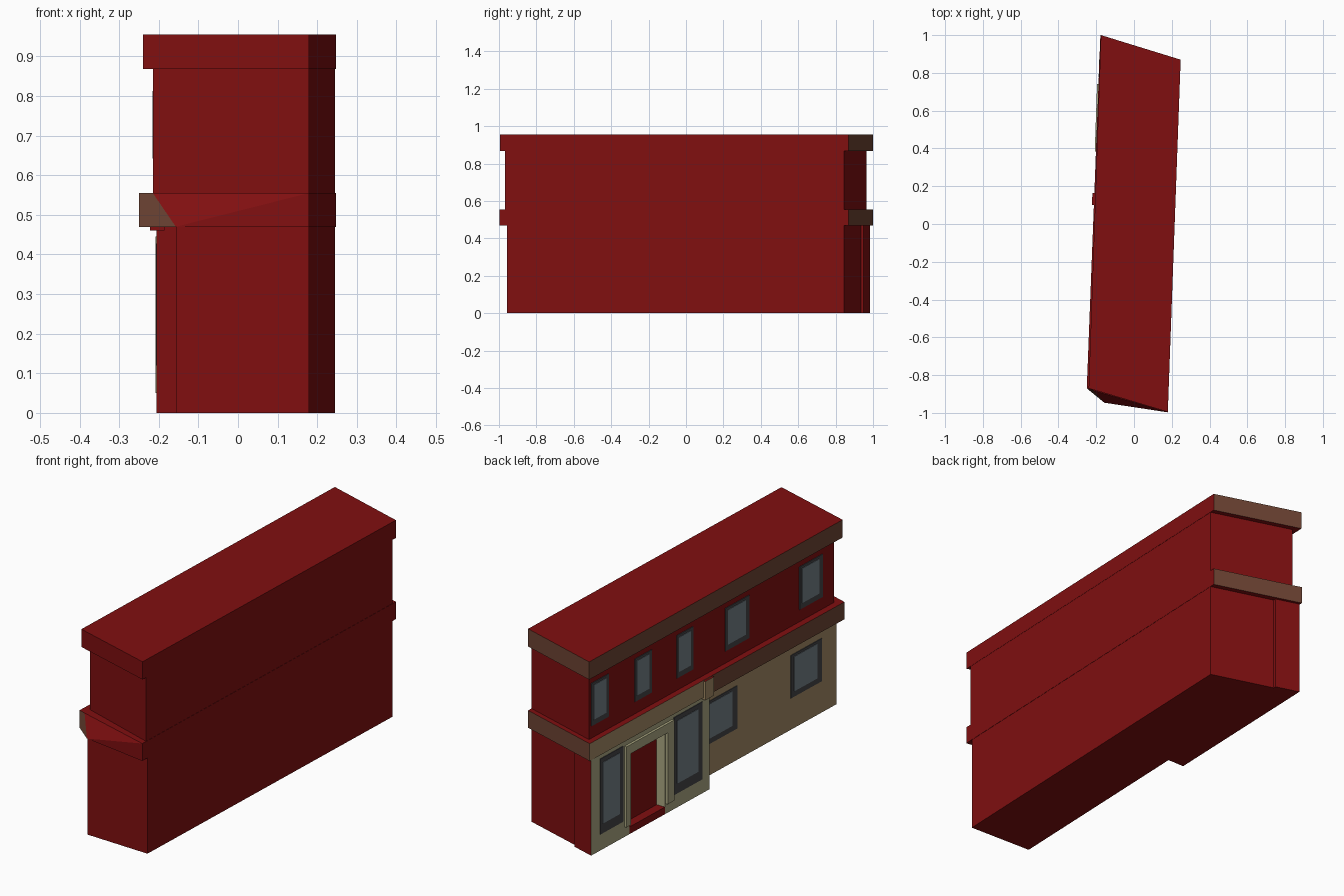
import bpy, bmesh

if "Cube" in bpy.data.objects:
    bpy.data.objects.remove(bpy.data.objects["Cube"])


def material(name, r, g, b):
    lin = [((c / 255 + 0.055) / 1.055) ** 2.4 if c > 10 else c / 255 / 12.92 for c in (r, g, b)]
    m = bpy.data.materials.new(name)
    m.diffuse_color = (*lin, 1)
    m.use_nodes = True
    m.node_tree.nodes["Principled BSDF"].inputs["Base Color"].default_value = m.diffuse_color
    return m


MATS = [material("red_paint", 128, 15, 16), material("brown_trim", 110, 68, 51),
        material("tan_wall", 162, 138, 100), material("grey_stone", 172, 168, 130),
        material("dark_frame", 68, 68, 72), material("window_glass", 116, 128, 135)]
RED, BROWN, TAN, STONE, DARK, GLASS = range(6)


def prism(name, pts, z0, z1, sides, cap=RED, edit=None):
    """Extrude a counter-clockwise footprint; sides = one colour per edge."""
    bm = bmesh.new()
    n = len(pts)
    lo = [bm.verts.new((x, y, z0)) for x, y in pts]
    hi = [bm.verts.new((x, y, z1)) for x, y in pts]
    for face in (bm.faces.new(lo[::-1]), bm.faces.new(hi)):
        face.material_index = cap
    for i in range(n):
        j = (i + 1) % n
        bm.faces.new((lo[i], lo[j], hi[j], hi[i])).material_index = sides[i]
    if edit:
        edit(bm, lo, hi)
    me = bpy.data.meshes.new(name)
    bm.to_mesh(me)
    bm.free()
    for m in MATS:
        me.materials.append(m)
    ob = bpy.data.objects.new(name, me)
    bpy.context.collection.objects.link(ob)
    return ob


# Street-side wall lines, x as a function of y
def upper_x(y): return -0.185 + 0.036 * y
def block_x(y): return -0.209 + 0.0345 * y
def recess_x(y): return -0.1205 + 0.0366 * y


def strip(name, line, y0, y1, z0, z1, out, back, sides, cap):
    """Box lying along a street-side wall line."""
    pts = [(line(y1) - out, y1), (line(y0) - out, y0), (line(y0) + back, y0), (line(y1) + back, y1)]
    return prism(name, pts, z0, z1, sides, cap)


def window(name, line, y0, y1, z0, z1):
    strip(name + "_frame", line, y0, y1, z0, z1, 0.003, 0.002, [DARK] * 4, DARK)
    w, h = y1 - y0, z1 - z0
    strip(name + "_pane", line, y0 + 0.17 * w, y1 - 0.1 * w, z0 + 0.13 * h, z1 - 0.06 * h,
          0.005, 0.002, [GLASS] * 4, GLASS)


# Main walls
prism("ground_floor", [(-0.155, -0.945), (0.179, -0.957), (0.245, 0.845), (-0.087, 0.945)],
      0, 0.47, [RED, RED, RED, TAN])
prism("upper_floor", [(-0.215, -0.838), (0.179, -0.968), (0.245, 0.845), (-0.150, 0.966)],
      0.55, 0.875, [RED] * 4)

# Roof cornice
prism("roof_cornice", [(-0.24, -0.87), (0.179, -0.995), (0.247, 0.87), (-0.175, 1.0)],
      0.868, 0.955, [RED, RED, BROWN, BROWN])


# Middle cornice, its front corner slopes down to the lower wall
def slope_corner(bm, lo, hi):
    hi[1].co.xy = (-0.215, -0.881)
    bmesh.ops.connect_verts(bm, verts=[lo[1], hi[2]])


prism("middle_cornice", [(-0.25, -0.87), (-0.157, -0.946), (0.179, -0.997), (0.247, 0.87),
                         (-0.178, 1.0), (-0.212, 0.11)],
      0.47, 0.555, [BROWN, RED, RED, BROWN, TAN, BROWN], edit=slope_corner)
strip("cornice_end_bracket", block_x, 0.10, 0.165, 0.46, 0.552, 0.017, 0.02,
      [TAN, RED, RED, TAN], RED)

# Projecting shop front, in two piers with a doorway between
prism("shop_front_back_pier",
      [(block_x(0.985), 0.985), (block_x(0.70), 0.70), (-0.06, 0.70), (-0.06, 0.95)],
      0, 0.47, [STONE, STONE, RED, RED])
strip("shop_front_near_pier", block_x, 0.11, 0.44, 0, 0.47, 0, 0.13, [STONE, RED, RED, STONE], RED)
strip("shop_front_lintel", block_x, 0.44, 0.70, 0.40, 0.47, 0, 0.13, [STONE] * 4, STONE)
strip("door", block_x, 0.44, 0.70, 0, 0.40, -0.045, 0.13, [RED] * 4, RED)
strip("door_step", block_x, 0.44, 0.70, 0, 0.035, 0.0, 0.06, [RED] * 4, RED)

# Door surround
for name, y0, y1 in (("near", 0.385, 0.435), ("far", 0.705, 0.74)):
    strip("door_pilaster_" + name, block_x, y0, y1, 0.05, 0.41, 0.012, 0.01, [STONE] * 4, STONE)
strip("door_head", block_x, 0.385, 0.74, 0.40, 0.445, 0.012, 0.01, [STONE] * 4, STONE)

# Windows
window("shop_window_far", block_x, 0.75, 0.92, 0.08, 0.45)
window("shop_window_near", block_x, 0.165, 0.375, 0.07, 0.45)
for i, (y0, y1) in enumerate([(-0.21, 0.02), (-0.835, -0.606)]):
    window(f"ground_window_{i + 1}", recess_x, y0, y1, 0.155, 0.365)
for i, (y0, y1) in enumerate([(0.824, 0.95), (0.506, 0.632), (0.20, 0.32),
                              (-0.213, -0.035), (-0.754, -0.583)]):
    window(f"upper_window_{i + 1}", upper_x, y0, y1, 0.615, 0.825)
